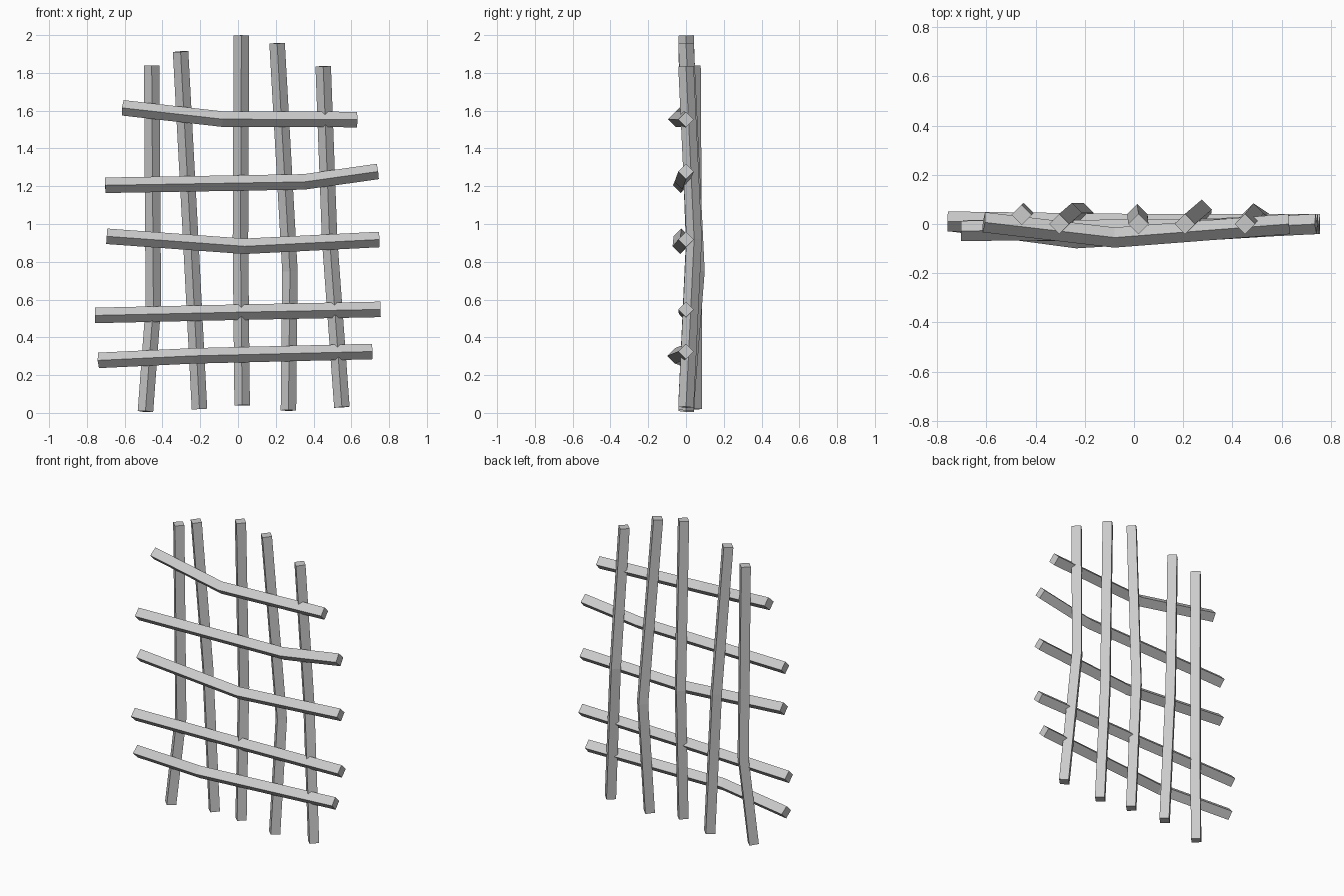
import bpy, bmesh
from mathutils import Vector

if "Cube" in bpy.data.objects:
    bpy.data.objects.remove(bpy.data.objects["Cube"])

R = 0.041  # half diagonal of the diamond section


def bar(name, points, side):
    """Square bar set on edge, following a bent centre line."""
    pts = [Vector(p) for p in points]
    bm = bmesh.new()
    rings = []
    for i, p in enumerate(pts):
        a, b = pts[max(i - 1, 0)], pts[min(i + 1, len(pts) - 1)]
        t = (b - a).normalized()
        u = (side - t * side.dot(t)).normalized()
        v = t.cross(u)
        rings.append([bm.verts.new(p + d * R) for d in (u, v, -u, -v)])
    for r, s in zip(rings, rings[1:]):
        for k in range(4):
            j = (k + 1) % 4
            bm.faces.new((r[k], r[j], s[j], s[k]))
    bm.faces.new(rings[0][::-1])
    bm.faces.new(rings[-1])
    bmesh.ops.recalc_face_normals(bm, faces=bm.faces)
    mesh = bpy.data.meshes.new(name)
    bm.to_mesh(mesh)
    bm.free()
    bpy.context.collection.objects.link(bpy.data.objects.new(name, mesh))


# Upright bars, bottom to top, bowed towards the back
uprights = [
    [(-0.49, 0.0, 0.007), (-0.448, 0.045, 0.57), (-0.457, 0.037, 1.84)],
    [(-0.204, 0.045, 0.02), (-0.252, 0.045, 0.95), (-0.304, 0.0, 1.913)],
    [(0.022, 0.0, 0.04), (0.013, 0.04, 0.9), (0.018, 0.0, 1.998)],
    [(0.267, 0.0, 0.013), (0.275, 0.058, 0.75), (0.207, 0.0, 1.957)],
    [(0.55, 0.0, 0.03), (0.485, 0.043, 0.92), (0.451, 0.0, 1.835)],
]
for i, p in enumerate(uprights):
    bar(f"upright_bar_{i + 1}", p, Vector((1, 0, 0)))

# Cross bars, left to right, bowed towards the front
crossbars = [
    [(-0.738, 0.01, 0.278), (-0.235, -0.058, 0.302), (0.71, 0.0, 0.325)],
    [(-0.757, 0.01, 0.516), (0.0, 0.0, 0.533), (0.755, 0.0, 0.548)],
    [(-0.695, -0.025, 0.935), (0.035, -0.03, 0.882), (0.748, 0.0, 0.918)],
    [(-0.703, -0.028, 1.205), (0.35, -0.02, 1.223), (0.74, 0.0, 1.278)],
    [(-0.61, 0.007, 1.615), (-0.08, -0.055, 1.555), (0.63, 0.0, 1.553)],
]
for i, p in enumerate(crossbars):
    bar(f"cross_bar_{i + 1}", p, Vector((0, 0, 1)))
